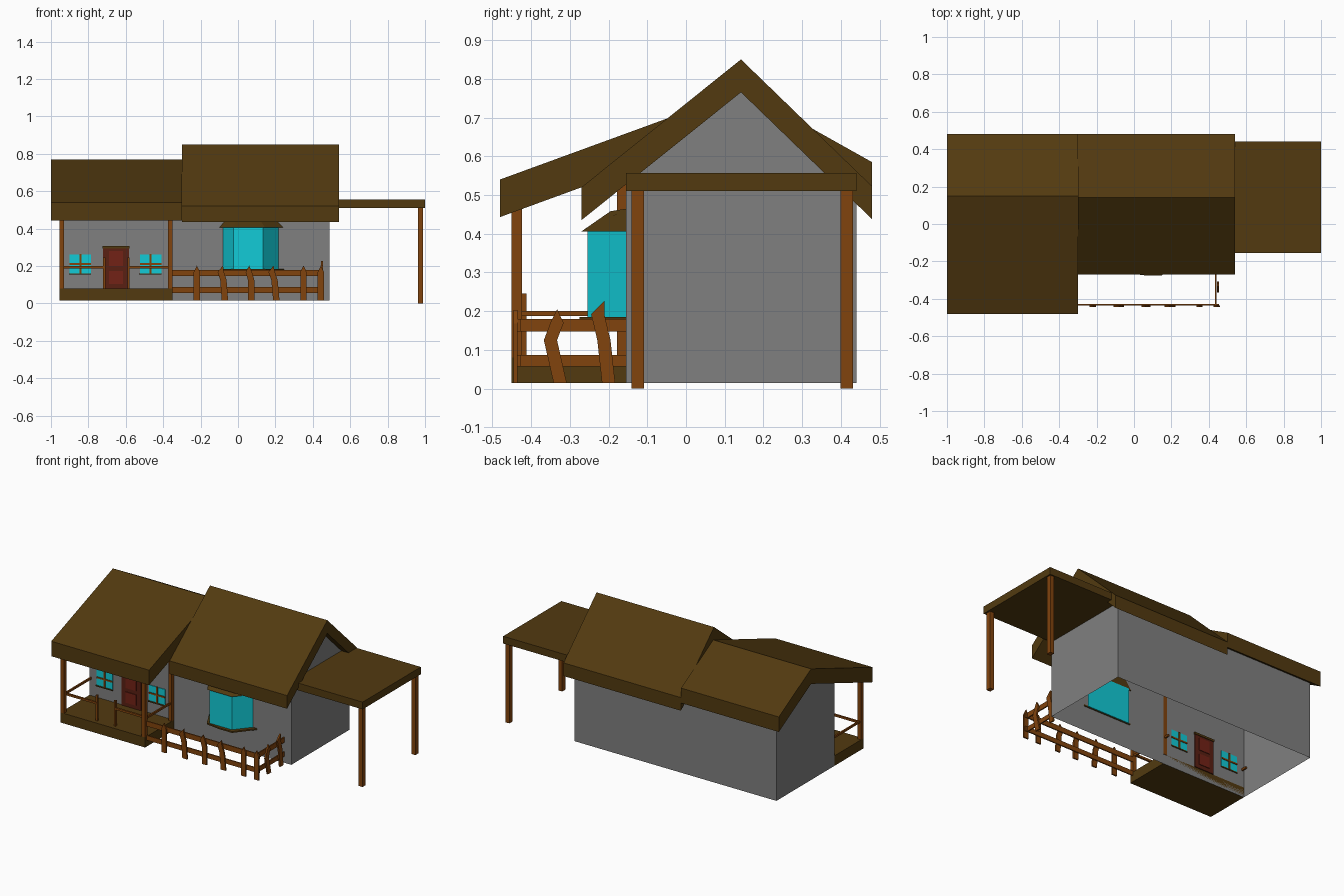
import bpy, bmesh
from mathutils import Vector

if "Cube" in bpy.data.objects:
    bpy.data.objects.remove(bpy.data.objects["Cube"])


def material(name, rgb):
    m = bpy.data.materials.new(name)
    m.diffuse_color = (*rgb, 1)
    m.use_nodes = True
    m.node_tree.nodes["Principled BSDF"].inputs["Base Color"].default_value = m.diffuse_color
    return m


ROOF = material("dark_thatch_brown", (0.085, 0.042, 0.005))
WOOD = material("orange_wood", (0.22, 0.057, 0.004))
WALL = material("grey_plaster", (0.216, 0.216, 0.216))
GLASS = material("cyan_glass", (0.006, 0.60, 0.68))
DOOR = material("dark_red_door", (0.10, 0.014, 0.006))
PANEL = material("red_panel", (0.17, 0.016, 0.008))


def finish(name, bm, mat):
    bmesh.ops.recalc_face_normals(bm, faces=bm.faces)
    me = bpy.data.meshes.new(name)
    bm.to_mesh(me)
    bm.free()
    me.materials.append(mat)
    ob = bpy.data.objects.new(name, me)
    bpy.context.collection.objects.link(ob)
    return ob


def place(axis, d, p):
    """Put a 2D point into 3D, with d along the extrusion axis."""
    return {"x": (d, p[0], p[1]), "y": (p[0], d, p[1]), "z": (p[0], p[1], d)}[axis]


def loft(name, rings, mat):
    """Solid between two 3D rings with the same point count."""
    bm = bmesh.new()
    a, b = [[bm.verts.new(p) for p in r] for r in rings]
    n = len(a)
    for i in range(n):
        j = (i + 1) % n
        bm.faces.new((a[i], a[j], b[j], b[i]))
    bm.faces.new(a)
    bm.faces.new(b)
    return finish(name, bm, mat)


def prism(name, axis, lo, hi, pts, mat):
    return loft(name, [[place(axis, d, p) for p in pts] for d in (lo, hi)], mat)


def box(name, x, y, z, mat):
    pts = [(x[0], y[0]), (x[1], y[0]), (x[1], y[1]), (x[0], y[1])]
    return prism(name, "z", z[0], z[1], pts, mat)


# Roofs: bent slabs with vertical eaves
def roof(name, x0, x1, top, t):
    pts = top + [(y, z - t) for y, z in reversed(top)]
    prism(name, "x", x0, x1, pts, ROOF)


roof("main_roof", -0.30, 0.54, [(-0.27, 0.52), (0.142, 0.85), (0.48, 0.523)], 0.085)
roof("porch_roof", -1.0, -0.30, [(-0.48, 0.54), (0.15, 0.77), (0.48, 0.585)], 0.097)


# Walls: thin shells, open below and along the joint between them
def walls(name, x_end, x_joint, z_front, ridge, z_back):
    bm = bmesh.new()
    prof = [(-0.155, 0.015), (-0.155, z_front), ridge, (0.44, z_back), (0.44, 0.015)]
    a, b = [[bm.verts.new((x, *p)) for p in prof] for x in (x_end, x_joint)]
    for i in (0, 3):
        bm.faces.new((a[i], a[i + 1], b[i + 1], b[i]))
    bm.faces.new(a)
    finish(name, bm, WALL)


walls("main_walls", 0.49, -0.30, 0.53, (0.142, 0.768), 0.48)
walls("porch_house_walls", -0.955, -0.30, 0.56, (0.15, 0.676), 0.512)

# Carport
box("carport_roof", (0.49, 1.0), (-0.155, 0.44), (0.51, 0.557), ROOF)
for y in (-0.125, 0.415):
    box("carport_post", (0.962, 0.99), (y - 0.016, y + 0.016), (0, 0.512), WOOD)

# Porch floor, posts and hand rails
box("porch_floor", (-0.955, -0.35), (-0.45, -0.155), (0.015, 0.08), ROOF)
for x, y, top in ((-0.943, -0.438, 0.465), (-0.362, -0.438, 0.465), (-0.362, -0.166, 0.56)):
    box("porch_post", (x - 0.012, x + 0.012), (y - 0.012, y + 0.014), (0.078, top), WOOD)
for x in (-0.943, -0.362):
    box("side_rail", (x - 0.005, x + 0.005), (-0.43, -0.12), (0.187, 0.2), WOOD)
for x0, x1, xp in ((-0.943, -0.71, -0.715), (-0.59, -0.362, -0.585)):
    box("front_rail", (x0, x1), (-0.425, -0.413), (0.187, 0.2), WOOD)
    box("entry_post", (xp - 0.006, xp + 0.006), (-0.424, -0.412), (0.08, 0.245), WOOD)

# Door, passing through the wall
box("door_frame", (-0.722, -0.583), (-0.161, -0.149), (0.08, 0.297), DOOR)
box("door_lintel", (-0.725, -0.58), (-0.168, -0.145), (0.295, 0.308), ROOF)
for z0, z1 in ((0.105, 0.175), (0.20, 0.28)):
    box("door_panel", (-0.69, -0.615), (-0.165, -0.145), (z0, z1), PANEL)

# Small windows with crossed bars
for x0, x1 in ((-0.90, -0.785), (-0.525, -0.41)):
    c = (x0 + x1) / 2
    box("window_pane", (x0, x1), (-0.159, -0.151), (0.16, 0.262), GLASS)
    box("window_bar_upright", (c - 0.005, c + 0.005), (-0.163, -0.147), (0.158, 0.264), WOOD)
    box("window_bar_level", (x0, x1), (-0.163, -0.147), (0.207, 0.217), WOOD)
    box("window_sill", (x0 - 0.004, x1), (-0.164, -0.15), (0.154, 0.161), ROOF)

# Bay window with sill and hood
prism("bay_glass", "z", 0.18, 0.41,
      [(-0.085, -0.145), (-0.025, -0.255), (0.134, -0.255), (0.225, -0.145)], GLASS)
prism("bay_sill", "z", 0.176, 0.185,
      [(-0.1, -0.15), (-0.04, -0.262), (0.06, -0.275), (0.15, -0.275), (0.25, -0.15)], ROOF)
loft("bay_hood", [
    [(-0.105, -0.15, 0.406), (-0.03, -0.27, 0.406), (0.145, -0.27, 0.406), (0.245, -0.15, 0.406)],
    [(-0.06, -0.15, 0.465), (0.0, -0.195, 0.458), (0.11, -0.195, 0.458), (0.19, -0.15, 0.465)]], ROOF)

# Fence rails
for z0, z1 in ((0.057, 0.087), (0.147, 0.18)):
    box("fence_front_rail", (-0.35, 0.455), (-0.435, -0.427), (z0, z1), WOOD)
    box("fence_side_rail", (0.434, 0.442), (-0.445, -0.155), (z0, z1), WOOD)


# Crooked pickets: bent strips with a pointed tip
def picket(axis, d, low, mid, high, tip, top):
    w = 0.017
    line = [(low, 0.015), (mid, 0.125), (high, top - 0.035)]
    pts = [(u - w, z) for u, z in line] + [(tip, top)]
    pts += [(u + w, z) for u, z in reversed(line)]
    prism("fence_picket", axis, d - 0.005, d + 0.005, pts, WOOD)


for low, mid, high, tip in ((-0.22, -0.22, -0.22, -0.22), (-0.07, -0.078, -0.092, -0.08),
                            (0.07, 0.07, 0.058, 0.06), (0.205, 0.195, 0.18, 0.19),
                            (0.35, 0.35, 0.35, 0.35), (0.443, 0.443, 0.443, 0.443)):
    picket("y", -0.44, low, mid, high, tip, 0.203)
picket("x", 0.449, -0.325, -0.35, -0.333, -0.333, 0.205)
picket("x", 0.449, -0.20, -0.212, -0.228, -0.21, 0.227)
